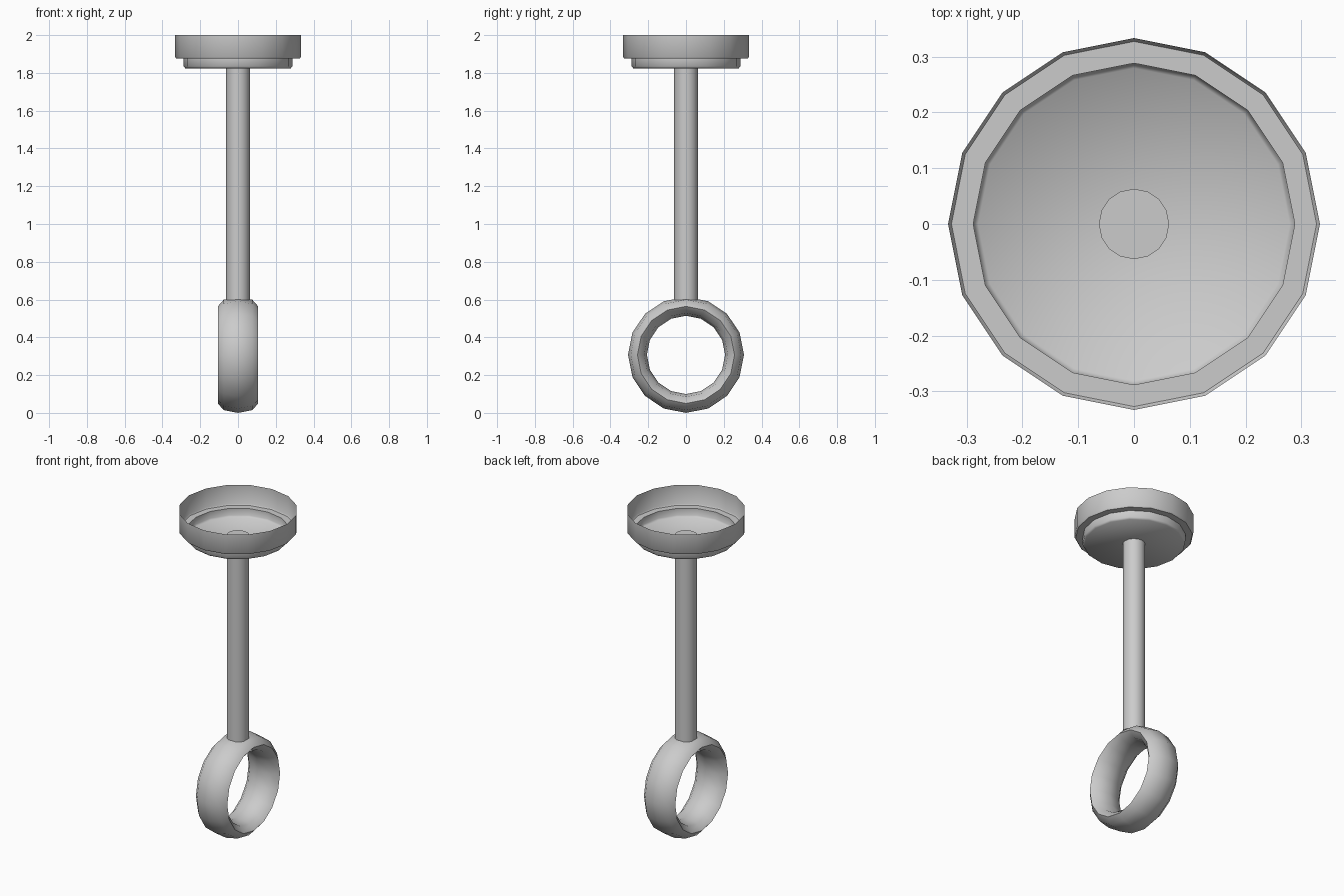
import bpy, bmesh, math

if "Cube" in bpy.data.objects:
    bpy.data.objects.remove(bpy.data.objects["Cube"])

SIDES = 16


def finish(obj, angle):
    bpy.ops.object.select_all(action='DESELECT')
    obj.select_set(True)
    bpy.context.view_layer.objects.active = obj
    bpy.ops.object.shade_smooth_by_angle(angle=math.radians(angle))


def lathe(name, profile, close_start=False, close_end=False):
    """Revolve (radius, z) points around the z axis."""
    bm = bmesh.new()
    rings = []
    for r, z in profile:
        angles = [2 * math.pi * i / SIDES for i in range(SIDES)]
        rings.append([bm.verts.new((r * math.cos(a), r * math.sin(a), z)) for a in angles])
    for low, high in zip(rings, rings[1:]):
        for i in range(SIDES):
            j = (i + 1) % SIDES
            bm.faces.new((low[i], low[j], high[j], high[i]))
    if close_start:
        bm.faces.new(rings[0][::-1])
    if close_end:
        bm.faces.new(rings[-1])
    mesh = bpy.data.meshes.new(name)
    bm.to_mesh(mesh)
    bm.free()
    obj = bpy.data.objects.new(name, mesh)
    bpy.context.collection.objects.link(obj)
    finish(obj, 50)
    return obj


# Open stepped cup at the top, a single-walled shell
lathe("top_cup", [(0.279, 1.824), (0.288, 1.834), (0.288, 1.876),
                  (0.327, 1.876), (0.333, 1.884), (0.333, 2.0)], close_start=True)

# Straight stem, its upper end pokes slightly through the cup floor
lathe("stem", [(0.063, 0.595), (0.063, 1.845)], close_start=True, close_end=True)

# Ring handle: torus lying around the x axis, widened along x
bpy.ops.mesh.primitive_torus_add(major_segments=SIDES, minor_segments=8,
                                 major_radius=0.257, minor_radius=0.05)
ring = bpy.context.object
ring.name = "ring_handle"
for v in ring.data.vertices:
    x, y, z = v.co
    v.co = (z * 2.14, x, y + 0.307)
finish(ring, 70)
